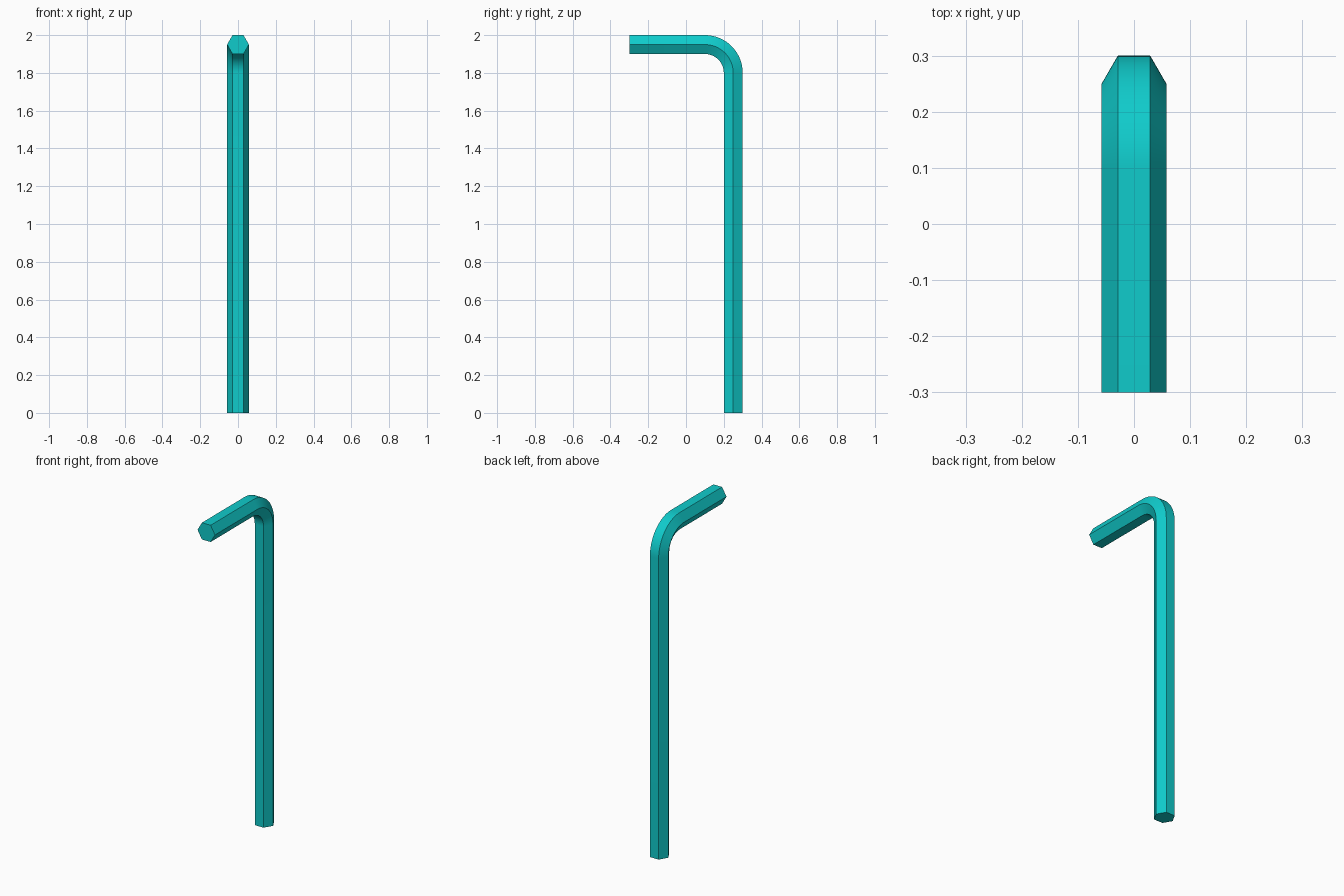
import bpy
import bmesh
from math import sin, cos, pi, radians
from mathutils import Vector

cube = bpy.data.objects.get("Cube")
if cube:
    bpy.data.objects.remove(cube, do_unlink=True)

# Dimensions
SIDES = 6
APOTHEM = 0.05
RADIUS = APOTHEM / cos(pi / SIDES)
BEND_Y, BEND_Z, BEND_R = 0.1, 1.8, 0.15
BEND_STEPS = 24

# Teal finish
teal = bpy.data.materials.new("teal")
teal.use_nodes = True
color = (0.005, 0.6, 0.6, 1.0)
teal.diffuse_color = color
teal.node_tree.nodes["Principled BSDF"].inputs["Base Color"].default_value = color

# Centre line: long arm, quarter bend, short arm; each with its outward normal
path = [(Vector((0, BEND_Y + BEND_R, 0)), Vector((0, 1, 0)))]
for i in range(BEND_STEPS + 1):
    a = pi / 2 * i / BEND_STEPS
    out = Vector((0, cos(a), sin(a)))
    path.append((Vector((0, BEND_Y, BEND_Z)) + out * BEND_R, out))
path.append((Vector((0, -0.3, BEND_Z + BEND_R)), Vector((0, 0, 1))))

# Hexagonal bar swept along the centre line
bm = bmesh.new()
rings = []
for centre, out in path:
    ring = []
    for k in range(SIDES):
        a = 2 * pi * k / SIDES
        offset = Vector((1, 0, 0)) * cos(a) + out * sin(a)
        ring.append(bm.verts.new(centre + offset * RADIUS))
    rings.append(ring)
for low, high in zip(rings, rings[1:]):
    for k in range(SIDES):
        n = (k + 1) % SIDES
        bm.faces.new((low[k], low[n], high[n], high[k]))
bm.faces.new(rings[0])
bm.faces.new(rings[-1])
bmesh.ops.recalc_face_normals(bm, faces=bm.faces[:])

mesh = bpy.data.meshes.new("hex_key")
bm.to_mesh(mesh)
bm.free()
mesh.materials.append(teal)
key = bpy.data.objects.new("hex_key", mesh)
bpy.context.collection.objects.link(key)

# Smooth round the bend, crisp along the hexagon edges
bpy.ops.object.select_all(action="DESELECT")
key.select_set(True)
bpy.context.view_layer.objects.active = key
bpy.ops.object.shade_smooth_by_angle(angle=radians(30))
